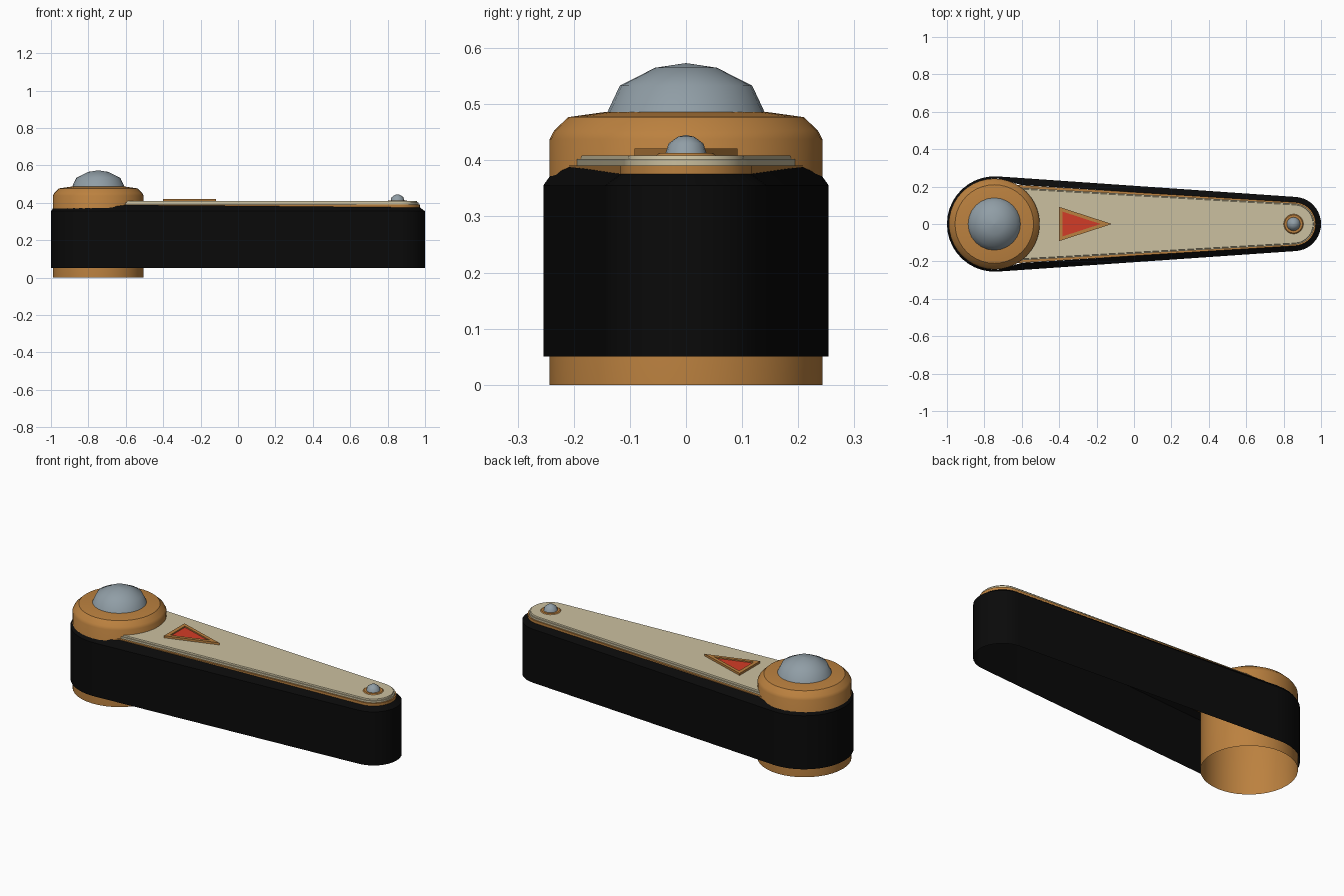
import bpy, bmesh, math

if "Cube" in bpy.data.objects:
    bpy.data.objects.remove(bpy.data.objects["Cube"])

def mat(name, r, g, b):
    m = bpy.data.materials.new(name)
    m.diffuse_color = (r, g, b, 1)
    m.use_nodes = True
    m.node_tree.nodes["Principled BSDF"].inputs["Base Color"].default_value = m.diffuse_color
    return m

BRONZE = mat("bronze", 0.50, 0.22, 0.05)
CREAM = mat("cream", 0.60, 0.53, 0.35)
BLACK = mat("black", 0.003, 0.003, 0.003)
STEEL = mat("steel", 0.28, 0.34, 0.38)
RED = mat("red", 0.65, 0.045, 0.02)

X1, X2 = -0.745, 0.855          # centres of the wide and narrow ends

def finish(name, bm, material, angle=35):
    bmesh.ops.recalc_face_normals(bm, faces=bm.faces)
    me = bpy.data.meshes.new(name)
    bm.to_mesh(me)
    bm.free()
    me.materials.append(material)
    ob = bpy.data.objects.new(name, me)
    bpy.context.collection.objects.link(ob)
    bpy.ops.object.select_all(action='DESELECT')
    ob.select_set(True)
    bpy.context.view_layer.objects.active = ob
    bpy.ops.object.shade_smooth_by_angle(angle=math.radians(angle))
    return ob

def outline(R, r, n=20):
    """Tapered outline round two circles: list of (x, y, normal angle)."""
    t = math.acos((R - r) / (X2 - X1))
    pts = []
    for i in range(n + 1):
        a = -t + 2 * t * i / n
        pts.append((X2 + r * math.cos(a), r * math.sin(a), a))
    sides = []
    for x in (-0.60, -0.72):     # extra points where the rim steps
        f = (x - X1) / (X2 - X1)
        y = (R + (r - R) * f) / math.sin(t)
        sides.append((x, y, t))
    pts += sides
    for i in range(n + 1):
        a = t + (2 * math.pi - 2 * t) * i / n
        pts.append((X1 + R * math.cos(a), R * math.sin(a), a))
    pts += [(x, -y, -t) for x, y, _ in reversed(sides)]
    return pts

def loft(name, rings, material, cap_top=True, cap_bottom=True, angle=35):
    bm = bmesh.new()
    loops = [[bm.verts.new(p) for p in ring] for ring in rings]
    n = len(loops[0])
    for lo, hi in zip(loops, loops[1:]):
        for i in range(n):
            j = (i + 1) % n
            bm.faces.new((lo[i], lo[j], hi[j], hi[i]))
    if cap_top:
        bm.faces.new(loops[-1])
    if cap_bottom:
        bm.faces.new(loops[0][::-1])
    return finish(name, bm, material, angle)

def lathe(name, x, profile, material, seg=32, angle=35, cap_bottom=False):
    rings = [[(x + r * math.cos(2 * math.pi * i / seg), r * math.sin(2 * math.pi * i / seg), z)
              for i in range(seg)] for r, z in profile]
    return loft(name, rings, material, True, cap_bottom, angle)

def slab(name, layers, material):
    """Stack of tapered outlines given as (wide radius, narrow radius, z)."""
    return loft(name, [[(x, y, z) for x, y, _ in outline(R, r)] for R, r, z in layers], material)

# hollow arm shell, open below, with a sloping rim that drops around the hub
def rim(x, y, a):
    if x <= -0.71:
        z, d = 0.372, 0.012
    else:
        f = (x + 0.6) / 1.55
        z, d = 0.388 - 0.011 * f, 0.037 - 0.007 * f
    return (x - d * math.cos(a), y - d * math.sin(a), z)

base = outline(0.255, 0.145)
loft("arm_shell", [[(x, y, 0.05) for x, y, _ in base],
                   [(x, y, 0.355) for x, y, _ in base],
                   [rim(*p) for p in base]], BLACK, False, False, 25)

# trim and cover plate on top of the arm
slab("arm_trim", [(0.216, 0.117, 0.368), (0.216, 0.117, 0.391)], BRONZE)
slab("cover_base", [(0.202, 0.110, 0.391), (0.202, 0.110, 0.402)], CREAM)
slab("cover_plate", [(0.196, 0.104, 0.402), (0.194, 0.102, 0.409)], CREAM)

# hub sleeve and its dome
lathe("hub", -0.747, [(0.243, 0), (0.243, 0.438), (0.235, 0.453), (0.21, 0.477),
                      (0.145, 0.486), (0.10, 0.486)], BRONZE, 40)
lathe("hub_dome", -0.747, [(0.141, 0.484), (0.118, 0.533), (0.055, 0.565), (0.002, 0.573)],
      STEEL, 24, 50)

# tip washer and rivet
lathe("tip_washer", X2 - 0.002, [(0.053, 0.392), (0.053, 0.409), (0.048, 0.413)], BRONZE, 24)
lathe("tip_rivet", X2 - 0.002, [(0.037, 0.411), (0.031, 0.430), (0.0145, 0.442), (0.001, 0.445)],
      STEEL, 16, 50)

# raised triangular frame with a recessed red arrow
def triangle(x0, x1, h, z):
    return [(x0, -h, z), (x1, 0, z), (x0, h, z)]

outer, inner = (-0.402, -0.118, 0.092), (-0.381, -0.178, 0.066)
loft("arrow_frame", [triangle(*outer, 0.407), triangle(*outer, 0.421),
                     triangle(*inner, 0.421), triangle(*inner, 0.411)],
     BRONZE, False, False)
loft("arrow_inlay", [triangle(*inner, 0.407), triangle(*inner, 0.414)], RED)
